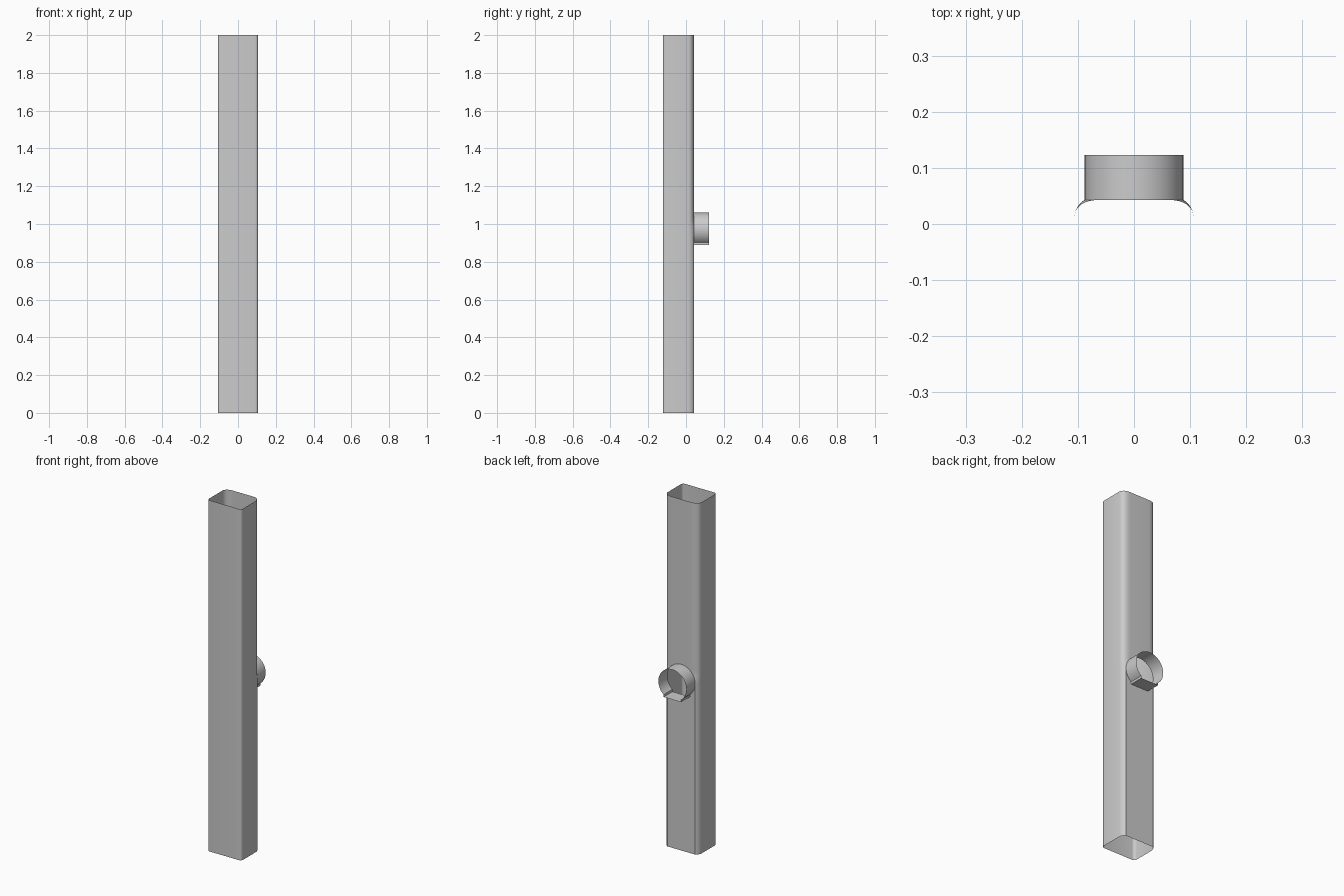
import bpy, bmesh, math

if "Cube" in bpy.data.objects:
    bpy.data.objects.remove(bpy.data.objects["Cube"])

BACK, FRONT, W = 0.043, -0.123, 0.107     # back wall, front wall, half width
R, CZ = 0.088, 0.972                      # collar radius and height
FLAT_X, FLAT_Z = 0.055, 0.89              # flat cut at the collar's bottom
ARC_Z = CZ - math.sqrt(R * R - FLAT_X ** 2)

grey = bpy.data.materials.new("light_grey")
grey.diffuse_color = (0.6, 0.6, 0.6, 1)
grey.use_nodes = True
grey.node_tree.nodes["Principled BSDF"].inputs["Base Color"].default_value = grey.diffuse_color


def make(name, bm, angle):
    bmesh.ops.remove_doubles(bm, verts=bm.verts, dist=1e-5)
    bmesh.ops.dissolve_degenerate(bm, edges=bm.edges, dist=1e-5)
    me = bpy.data.meshes.new(name)
    bm.to_mesh(me)
    bm.free()
    me.materials.append(grey)
    me.shade_smooth()
    me.set_sharp_from_angle(angle=math.radians(angle))
    ob = bpy.data.objects.new(name, me)
    bpy.context.collection.objects.link(ob)
    mod = ob.modifiers.new("mirror", 'MIRROR')
    mod.merge_threshold = 0.0001
    return ob


def half_profile(x_in, flat):
    """Half section from the back centre round to the front centre."""
    flat = max(flat, x_in)
    t = (flat - 0.06) / (R - 0.06)        # 0 = full rounding, 1 = creased corner
    cx, cy = 0.103 + 0.001 * t, BACK - 0.010 * t
    pts = [(x_in, BACK)]
    for i in range(9):
        u = i / 8
        a, b, c = (1 - u) ** 2, 2 * u * (1 - u), u * u
        pts.append((a * flat + b * cx + c * W, a * BACK + b * cy + c * 0.012))
    r = 0.016
    for i in range(6):
        a = math.pi / 2 * i / 5
        pts.append((W - r + r * math.cos(a), FRONT + r - r * math.sin(a)))
    return pts + [(0, FRONT)]


def loft(bm, rows):
    rings = [[bm.verts.new((x, y, z)) for x, y in half_profile(xi, fl)]
             for z, xi, fl in rows]
    for lo, hi in zip(rings, rings[1:]):
        for i in range(len(lo) - 1):
            bm.faces.new((lo[i], hi[i], hi[i + 1], lo[i + 1]))


# Half outline of the collar: flat bottom, short leg, arc to the top
start = math.atan2(ARC_Z - CZ, FLAT_X)
arc = [(R * math.cos(a), CZ + R * math.sin(a))
       for a in (start + (math.pi / 2 - start) * i / 24 for i in range(25))]
arc[-1] = (0, CZ + R)

# Open tube: creased lower back, rounded upper back, hole behind the collar
bm = bmesh.new()
loft(bm, [(0, 0, R), (FLAT_Z, 0, R)])
rows = [(FLAT_Z, FLAT_X, R)]
rows += [(z, x, R if z <= CZ else 0.06) for x, z in arc]
rows.append((2, 0, 0.06))
loft(bm, rows)
make("tube", bm, 22)

# Collar: thin open sleeve standing off the back
bm = bmesh.new()
outline = [(0, FLAT_Z), (FLAT_X, FLAT_Z)] + arc
near = [bm.verts.new((x, BACK, z)) for x, z in outline]
far = [bm.verts.new((x, 0.123, z)) for x, z in outline]
for i in range(len(outline) - 1):
    bm.faces.new((near[i], far[i], far[i + 1], near[i + 1]))
make("collar", bm, 30)
